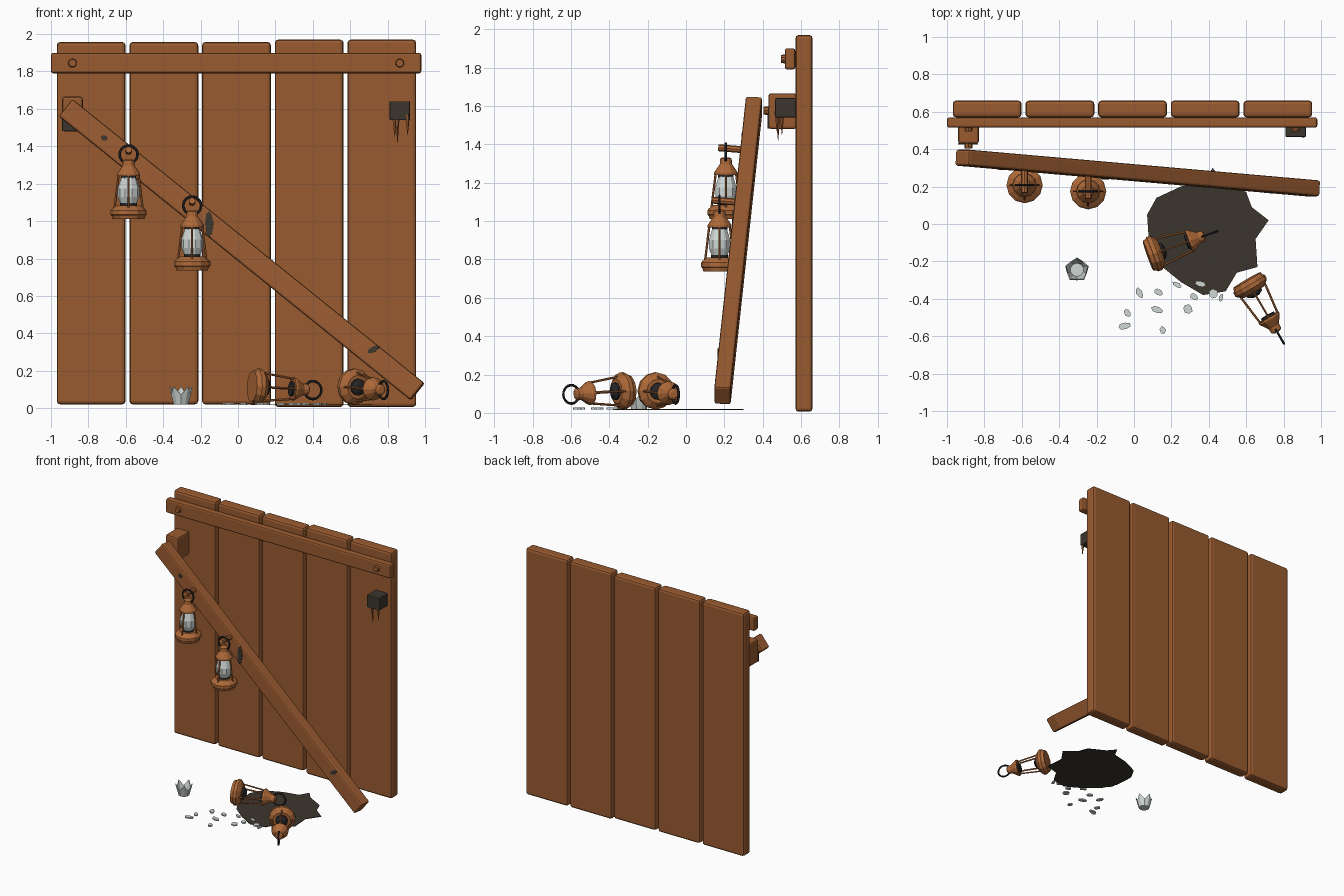
import bpy, bmesh, math, random
from mathutils import Matrix, Vector

random.seed(4)
if "Cube" in bpy.data.objects:
    bpy.data.objects.remove(bpy.data.objects["Cube"])


def material(name, rgb):
    m = bpy.data.materials.new(name)
    m.use_nodes = True
    m.diffuse_color = (*rgb, 1)
    m.node_tree.nodes["Principled BSDF"].inputs["Base Color"].default_value = (*rgb, 1)
    return m


WOOD = material("brown wood", (0.32, 0.105, 0.03))
COPPER = material("copper brown metal", (0.42, 0.14, 0.04))
IRON = material("black iron", (0.02, 0.02, 0.022))
CHAR = material("charred wood", (0.045, 0.036, 0.027))
GLASS = material("pale glass", (0.62, 0.68, 0.66))


def finish(name, bm, mat, matrix=Matrix()):
    bmesh.ops.recalc_face_normals(bm, faces=bm.faces)
    mesh = bpy.data.meshes.new(name)
    bm.to_mesh(mesh)
    bm.free()
    mesh.materials.append(mat)
    ob = bpy.data.objects.new(name, mesh)
    ob.matrix_world = matrix
    bpy.context.collection.objects.link(ob)
    return ob


def box(name, size, mat, matrix, bevel=0.012):
    bm = bmesh.new()
    bmesh.ops.create_cube(bm, size=1, matrix=Matrix.Diagonal((*size, 1)))
    ob = finish(name, bm, mat, matrix)
    mod = ob.modifiers.new("soft edges", "BEVEL")
    mod.width, mod.segments = bevel, 2
    return ob


def span_box(name, lo, hi, mat, bevel=0.012):
    lo, hi = Vector(lo), Vector(hi)
    return box(name, hi - lo, mat, Matrix.Translation((lo + hi) / 2), bevel)


def rod(name, a, b, r1, r2, mat, matrix=Matrix(), sides=8):
    a, b = Vector(a), Vector(b)
    turn = (b - a).to_track_quat("Z", "Y").to_matrix().to_4x4()
    bm = bmesh.new()
    bmesh.ops.create_cone(bm, cap_ends=True, segments=sides, radius1=r1, radius2=r2,
                          depth=(b - a).length, matrix=Matrix.Translation((a + b) / 2) @ turn)
    return finish(name, bm, mat, matrix)


def lathe(name, profile, mat, matrix, sides=12):
    bm = bmesh.new()
    verts = [bm.verts.new((r, 0, z)) for r, z in profile]
    edges = [bm.edges.new(p) for p in zip(verts, verts[1:])]
    bmesh.ops.spin(bm, geom=verts + edges, axis=(0, 0, 1), cent=(0, 0, 0),
                   angle=math.tau, steps=sides)
    bmesh.ops.remove_doubles(bm, verts=bm.verts, dist=0.0005)
    return finish(name, bm, mat, matrix)


def plate(name, points, depth, mat, matrix):
    bm = bmesh.new()
    face = bm.faces.new([bm.verts.new((x, y, 0)) for x, y in points])
    new = bmesh.ops.extrude_face_region(bm, geom=[face])["geom"]
    bmesh.ops.translate(bm, vec=(0, 0, depth),
                        verts=[v for v in new if isinstance(v, bmesh.types.BMVert)])
    return finish(name, bm, mat, matrix)


def blob(rx, ry, count=8, rough=0.2):
    pts = []
    for i in range(count):
        a, k = math.tau * i / count, 1 - random.random() * rough
        pts.append((rx * k * math.cos(a), ry * k * math.sin(a)))
    return pts


# Plank wall
for i in range(5):
    x = -0.785 + i * 0.3885
    low, top = (0.02, 1.958) if i < 3 else (0.006, 1.97)
    span_box(f"wall_plank_{i + 1}", (x - 0.184, 0.57, low), (x + 0.184, 0.66, top), WOOD, 0.018)

# Top rail and its bolts
span_box("top_rail", (-1, 0.515, 1.79), (0.98, 0.57, 1.9), WOOD)
for side, x in (("right", -0.885), ("left", 0.865)):
    rod(f"{side}_rail_bolt", (x, 0.53, 1.845), (x, 0.495, 1.845), 0.027, 0.02, WOOD, sides=10)

# Intact bracket on one side, burnt splintered bracket on the other
span_box("right_bracket", (-0.94, 0.43, 1.48), (-0.83, 0.575, 1.665), WOOD)
span_box("right_bracket_burn", (-0.94, 0.424, 1.482), (-0.835, 0.432, 1.56), CHAR, 0.002)
rod("right_bracket_pin", (-0.885, 0.45, 1.575), (-0.885, 0.405, 1.575), 0.026, 0.02, WOOD)
span_box("left_broken_bracket", (0.81, 0.465, 1.54), (0.92, 0.575, 1.64), CHAR, 0.006)
for i, (x, y, z) in enumerate(((0.838, 0.5, 1.45), (0.853, 0.48, 1.42), (0.907, 0.475, 1.46))):
    rod(f"bracket_splinter_{i + 1}", (x, y, z), (x - 0.003, y, 1.57), 0.001, 0.015, WOOD, sides=5)

# Fallen diagonal beam
start, end = Vector((-0.92, 0.355, 1.605)), Vector((0.96, 0.19, 0.088))
along = (end - start).normalized()
back = (Vector((0, 1, 0)) - along * along.y).normalized()
up = back.cross(along) * -1
if up.z < 0:
    up.negate()
frame = Matrix((along, up, along.cross(up))).transposed().to_4x4()
box("fallen_beam", ((end - start).length, 0.118, 0.086), WOOD,
    Matrix.Translation((start + end) / 2) @ frame)
front_sign = -1 if along.cross(up).y > 0 else 1

# Burn marks on the beam front
for i, (x, lift, rx, ry, turn) in enumerate(((-0.715, 0.003, 0.02, 0.016, 0.3),
                                             (-0.152, 0, 0.076, 0.024, -0.9),
                                             (0.71, 0.03, 0.04, 0.018, 1.2))):
    t = (x - start.x) / (end.x - start.x)
    spot = start.lerp(end, t) + up * lift + along.cross(up) * front_sign * 0.043
    turn = turn if i != 1 else math.radians(-52 + 180)
    plate(f"beam_burn_mark_{i + 1}", blob(rx, ry), 0.004 * front_sign, CHAR,
          Matrix.Translation(spot) @ frame @ Matrix.Rotation(turn, 4, "Z"))


# Lantern: base, cage, cap and carrying ring, with or without its glass
def lantern(name, matrix, whole):
    lathe(name + "_base", [(0, 0), (0.084, 0), (0.09, 0.018), (0.097, 0.024), (0.097, 0.046),
                           (0.088, 0.056), (0.064, 0.074), (0, 0.074)], COPPER, matrix)
    lathe(name + "_burner", [(0, 0.07), (0.045, 0.07), (0.045, 0.086), (0.02, 0.1), (0, 0.1)],
          IRON, matrix)
    lathe(name + "_cap", [(0, 0.23), (0.062, 0.23), (0.062, 0.242), (0.032, 0.287),
                          (0.03, 0.315), (0.018, 0.322), (0, 0.322)], COPPER, matrix)
    lathe(name + "_collar", [(0, 0.218), (0.04, 0.218), (0.04, 0.232), (0, 0.232)], IRON, matrix)
    for i in range(4):
        a = i * math.pi / 2
        c, s = math.cos(a), math.sin(a)
        rod(f"{name}_cage_rod_{i + 1}", (0.075 * c, 0.075 * s, 0.06), (0.053 * c, 0.053 * s, 0.24),
            0.006, 0.006, COPPER, matrix, 6)
    if whole:
        lathe(name + "_glass", [(0, 0.075), (0.042, 0.08), (0.058, 0.12), (0.058, 0.165),
                                (0.04, 0.222), (0, 0.225)], GLASS, matrix, 10)
    bpy.ops.mesh.primitive_torus_add(major_radius=0.048, minor_radius=0.007,
                                     major_segments=20, minor_segments=6)
    ring = bpy.context.object
    ring.name = name + "_ring"
    ring.data.materials.append(IRON)
    ring.matrix_world = matrix @ Matrix.Translation((0, 0, 0.346)) @ Matrix.Rotation(math.pi / 2, 4, "X")


# Hanging lanterns on pegs
for i, (x, y, z) in enumerate(((-0.585, 0.208, 1.01), (-0.245, 0.175, 0.737))):
    lantern(f"hanging_lantern_{i + 1}", Matrix.Translation((x, y, z)), True)
    rod(f"lantern_peg_{i + 1}", (x, y - 0.04, z + 0.372), (x, y + 0.11, z + 0.36),
        0.018, 0.018, COPPER)

# Lanterns lying on the ground
for i, (foot, tip) in enumerate((((0.075, -0.17, 0.117), (0.455, -0.035, 0.093)),
                                 ((0.603, -0.3, 0.117), (0.808, -0.65, 0.093)))):
    axis = (Vector(tip) - Vector(foot)).normalized()
    side = (Vector((0, 0, 1)) - axis * axis.z).normalized()
    pose = Matrix((side, axis.cross(side), axis)).transposed().to_4x4()
    lantern(f"fallen_lantern_{i + 1}", Matrix.Translation(foot) @ pose, False)

# Scorched patch on the ground
patch = [(0.07, 0.05), (0.12, 0.14), (0.25, 0.2), (0.38, 0.23), (0.42, 0.3), (0.47, 0.24),
         (0.6, 0.17), (0.63, 0.09), (0.72, 0.02), (0.65, -0.08), (0.66, -0.23), (0.55, -0.26),
         (0.49, -0.36), (0.37, -0.38), (0.25, -0.31), (0.14, -0.22), (0.08, -0.1)]
plate("scorched_patch", patch, 0.004, CHAR, Matrix.Translation((0, 0, 0.016)))

# Broken lantern glass with jagged rim
bm = bmesh.new()
floor, rim = [], []
for i in range(10):
    a = math.tau * i / 10 + math.pi / 2
    spike = i % 2 == 0
    r = 0.066 if spike else 0.056
    floor.append(bm.verts.new((0.04 * math.cos(a), 0.04 * math.sin(a), 0)))
    rim.append(bm.verts.new((r * math.cos(a), r * math.sin(a), 0.095 if spike else 0.05)))
for i in range(10):
    j = (i + 1) % 10
    bm.faces.new((floor[i], floor[j], rim[j], rim[i]))
bm.faces.new(floor[::-1])
cup = finish("broken_glass_cup", bm, GLASS, Matrix.Translation((-0.305, -0.245, 0.02)))
wall = cup.modifiers.new("glass thickness", "SOLIDIFY")
wall.thickness = 0.006

# Glass shards
shards = [(0.03, -0.37), (0.13, -0.365), (-0.035, -0.475), (-0.05, -0.545), (0.125, -0.46),
          (0.155, -0.57), (0.29, -0.455), (0.23, -0.325), (0.355, -0.32), (0.32, -0.39),
          (0.425, -0.375), (0.465, -0.395)]
for i, (x, y) in enumerate(shards):
    wide = random.uniform(0.026, 0.038)
    plate(f"glass_shard_{i + 1}", blob(wide, wide * random.uniform(0.5, 0.9), 7, 0.3), 0.01, GLASS,
          Matrix.Translation((x, y, 0.018)) @ Matrix.Rotation(random.uniform(0, 6), 4, "Z"))
